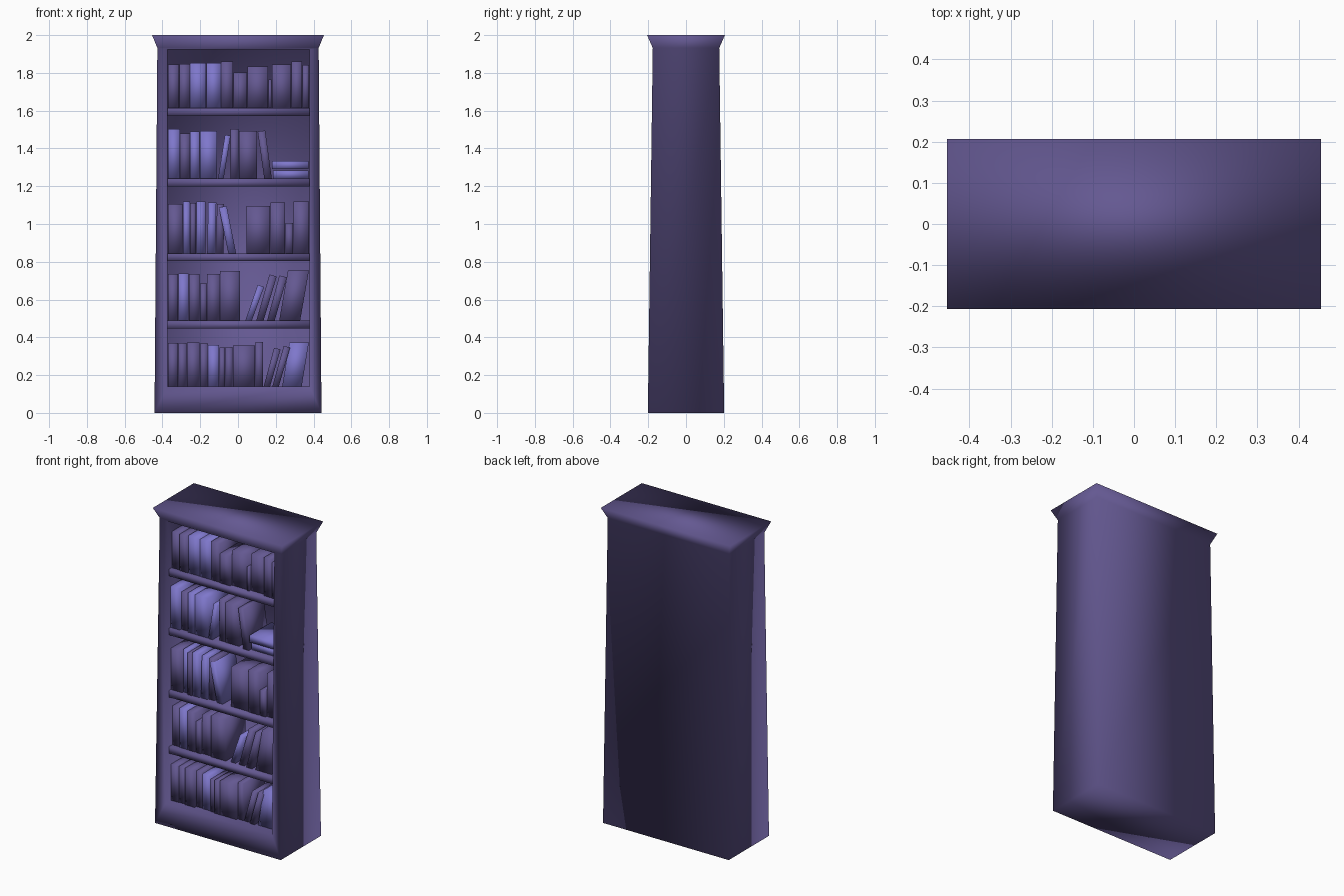
import bpy, bmesh, random

random.seed(4)


def material(name, rgb):
    m = bpy.data.materials.new(name)
    m.diffuse_color = (*rgb, 1)
    return m


WOOD = material("dusky purple", (0.127, 0.098, 0.285))
LIGHT = material("periwinkle", (0.21, 0.185, 0.60))


def mesh_object(name, verts, faces, mat):
    bm = bmesh.new()
    vs = [bm.verts.new(v) for v in verts]
    for f in faces:
        bm.faces.new([vs[i] for i in f])
    bmesh.ops.recalc_face_normals(bm, faces=bm.faces[:])
    for f in bm.faces:
        f.smooth = True
    me = bpy.data.meshes.new(name)
    bm.to_mesh(me)
    bm.free()
    me.materials.append(mat)
    ob = bpy.data.objects.new(name, me)
    bpy.context.collection.objects.link(ob)
    return ob


BOX = [(0, 1, 2, 3), (4, 5, 6, 7), (0, 1, 5, 4), (1, 2, 6, 5), (2, 3, 7, 6), (3, 0, 4, 7)]


def ring(x0, x1, y0, y1, z):
    return [(x0, y0, z), (x1, y0, z), (x1, y1, z), (x0, y1, z)]


# Carcass: tapered box with flared crown and a recessed front opening
H, BACK = 1.932, 0.14
ZLOW, ZHIGH, XL, XR = 0.14, 1.925, -0.372, 0.379


def front_y(z):
    return -0.202 + 0.026 * z / H


verts = (ring(-0.442, 0.442, -0.202, 0.202, 0) + ring(-0.427, 0.427, -0.176, 0.176, H)
         + ring(-0.455, 0.455, -0.206, 0.206, 2.0))
corners = [(XL, ZLOW), (XR, ZLOW), (XR, ZHIGH), (XL, ZHIGH)]
verts += [(x, front_y(z), z) for x, z in corners] + [(x, BACK, z) for x, z in corners]
faces = [(0, 1, 2, 3), (8, 9, 10, 11)]
for i in range(4):
    j = (i + 1) % 4
    if i:                                            # sides and back
        faces.append((i, j, 4 + j, 4 + i))
    faces.append((4 + i, 4 + j, 8 + j, 8 + i))       # crown flare
    front = (0, 1, 5, 4)
    faces.append((front[i], front[j], 12 + j, 12 + i))   # front frame
    faces.append((12 + i, 12 + j, 16 + j, 16 + i))       # inner walls
faces.append((16, 17, 18, 19))
mesh_object("bookcase_body", verts, faces, WOOD)

# Shelves
for i, z in enumerate((0.488, 0.845, 1.24, 1.615)):
    mesh_object(f"shelf_{i + 1}", ring(XL, XR, -0.163, BACK, z - 0.042)
                + ring(XL, XR, -0.163, BACK, z), BOX, WOOD)


# Books: each is (left x, width, height, lean of the top, light cover?)
def fill_shelf(label, z, books):
    for n, (x, w, h, lean, light) in enumerate(books):
        x += 0.004
        y0 = -0.137 + random.uniform(-0.01, 0.01)
        y1 = y0 + random.uniform(0.19, 0.22)
        w -= 0.002
        drop = w * abs(lean) / h if w < 0.09 else 0   # far top corner dips on a leaning book
        lower = ring(x, x + w, y0, y1, z)
        upper = [(px + lean, py, z + h - (drop if (px > x) == (lean > 0) else 0))
                 for px, py, _ in lower]
        mesh_object(f"{label}_book_{n + 1}", lower + upper, BOX, LIGHT if light else WOOD)


fill_shelf("bottom", 0.14, [
    (-.375, .055, .23, 0, 0), (-.32, .045, .23, 0, 0), (-.275, .07, .232, 0, 0),
    (-.205, .043, .228, 0, 0), (-.162, .06, .22, 0, 1), (-.102, .032, .205, 0, 0),
    (-.07, .04, .21, 0, 0), (-.03, .117, .217, 0, 0), (.088, .042, .235, 0, 0),
    (.132, .036, .205, .055, 0), (.178, .036, .215, .06, 0), (.23, .105, .233, .038, 1)])
fill_shelf("second", 0.488, [
    (-.375, .055, .247, 0, 0), (-.32, .057, .25, 0, 1), (-.263, .058, .247, 0, 0),
    (-.204, .037, .197, 0, 0), (-.167, .069, .247, 0, 0), (-.098, .106, .262, 0, 0),
    (.035, .036, .19, .065, 1), (.093, .04, .245, .07, 0), (.15, .042, .24, .065, 0),
    (.214, .113, .265, .046, 0)])
fill_shelf("middle", 0.845, [
    (-.375, .08, .262, 0, 0), (-.295, .038, .273, 0, 1), (-.257, .032, .265, 0, 0),
    (-.225, .05, .275, 0, 1), (-.167, .045, .27, .005, 1), (-.118, .04, .262, .002, 0),
    (-.055, .043, .25, -.05, 1), (.04, .128, .25, 0, 0), (.168, .08, .268, 0, 0),
    (.248, .042, .16, 0, 0), (.29, .084, .275, 0, 0)])
fill_shelf("fourth", 1.24, [
    (-.375, .065, .262, 0, 1), (-.31, .053, .238, 0, 0), (-.257, .052, .25, 0, 1),
    (-.205, .092, .252, 0, 1), (-.11, .032, .232, .037, 1), (-.045, .045, .262, 0, 0),
    (.0, .098, .252, 0, 0), (.135, .042, .255, -.035, 0)])
# Flat books stacked at the right end of the fourth shelf
for k, (zb, x0) in enumerate(((1.24, .182), (1.29, .175))):
    fill_shelf(f"stacked_{k + 1}", zb, [(x0, .372 - x0, .044, 0, 1)])
fill_shelf("top", 1.615, [
    (-.375, .06, .23, 0, 0), (-.315, .058, .232, 0, 0), (-.257, .085, .237, 0, 1),
    (-.172, .079, .237, 0, 1), (-.093, .064, .245, 0, 0), (-.029, .074, .187, 0, 0),
    (.045, .112, .22, 0, 0), (.157, .018, .15, 0, 0), (.175, .104, .23, 0, 0),
    (.279, .058, .244, 0, 0), (.337, .037, .228, 0, 0)])
